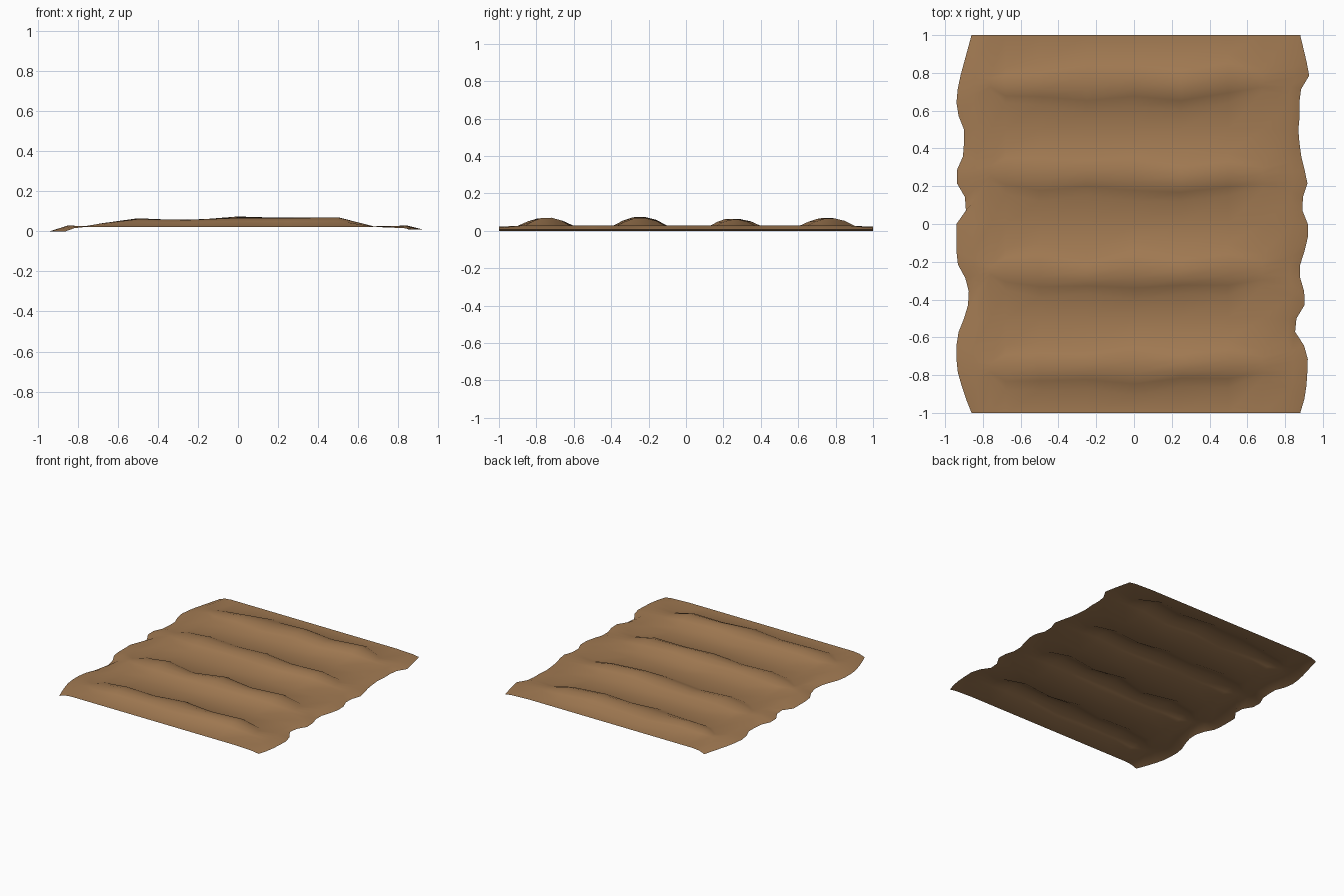
import bpy
import bmesh

cube = bpy.data.objects.get("Cube")
if cube:
    bpy.data.objects.remove(cube, do_unlink=True)

# Soil colour
soil = bpy.data.materials.new("soil brown")
soil.use_nodes = True
colour = (0.36, 0.195, 0.085, 1)
soil.diffuse_color = colour
shader = soil.node_tree.nodes["Principled BSDF"]
shader.inputs["Base Color"].default_value = colour
shader.inputs["Roughness"].default_value = 0.9


def interpolate(points, at):
    """Piecewise linear value along sorted (position, value) pairs."""
    for (a, va), (b, vb) in zip(points, points[1:]):
        if at <= b:
            return va + (vb - va) * (at - a) / (b - a)
    return points[-1][1]


# Ragged side outlines: (y, x) in hundredths, from front to back
left_outline = [(-100, -86), (-90, -90), (-76, -94), (-60, -94), (-50, -90), (-40, -87),
                (-31, -88), (-20, -94), (0, -94), (10, -87), (22, -94), (28, -94),
                (37, -90), (50, -90), (60, -94), (68, -94), (78, -92), (100, -86)]
right_outline = [(-100, 88), (-90, 91), (-75, 92), (-66, 92), (-60, 85), (-50, 86),
                 (-40, 92), (-31, 88), (-20, 88), (-10, 92), (0, 92), (10, 88), (22, 92),
                 (38, 88), (50, 87), (60, 88), (69, 87), (79, 93), (100, 88)]

# Ridges: front foot, back foot and crest height at each inner column
columns = [-76, -68, -50, -25, 0, 25, 50, 68]
ridges = [
    ([-80, -88, -88, -87, -91, -86, -87, -82], [-72, -64, -63, -64, -59, -64, -61, -67],
     [2.6, 4, 6.2, 5.8, 6.8, 6.8, 7, 2.4]),
    ([-28, -35, -39, -37, -40, -37, -38, -33], [-21, -13, -10, -16, -9, -14, -10, -16],
     [2.6, 4, 6.5, 5.4, 7.4, 6.6, 6.8, 2.4]),
    ([23, 16, 12, 15, 12, 12, 15, 18], [33, 40, 41, 39, 41, 36, 38, 33],
     [2.6, 4, 6.3, 5.2, 6.2, 6.4, 6, 2.4]),
    ([71, 64, 63, 59, 62, 60, 64, 70], [79, 83, 85, 91, 90, 87, 91, 82],
     [2.6, 4, 6, 5.4, 6.9, 6.5, 6.6, 2.4]),
]
BASE = 2.2
# Cross-section of a ridge: (fraction from front to back foot, share of the height)
section = [(0, 0), (0.2, 0.62), (0.37, 0.97), (0.58, 1), (0.78, 0.7), (1, 0)]


def inner_column(i):
    """All (y, z) points along one column, furrows and ridges in turn."""
    points = [(-100, BASE)]
    for n, (front, back, crest) in enumerate(ridges):
        for t, share in section:
            points.append((front[i] + (back[i] - front[i]) * t,
                           BASE + (crest[i] - BASE) * share))
        points.append((-50 + 50 * n, BASE + 0.3))
    points[-1] = (100, BASE)
    return points


def side_columns(outline, side, neighbour, edge_z):
    """Raised lip and ragged border beside an end column."""
    lip, border = [], []
    for y, z in neighbour:
        even = -100 + 200 * len(border) / (len(neighbour) - 1)
        x = interpolate(outline, even)
        border.append((x, even, edge_z))
        inner = 0.45 * x + 0.55 * side * 78
        lift = 0.6 if abs(even) < 99 else -0.6
        lip.append((inner, (even + y) / 2, BASE + lift))
    return lip, border


# Field sheet assembled column by column
inner = [inner_column(i) for i in range(len(columns))]
left_lip, left_border = side_columns(left_outline, -1, inner[0], 0)
right_lip, right_border = side_columns(right_outline, 1, inner[-1], 0.8)
grid = [left_border, left_lip]
grid += [[(x, y, z) for y, z in points] for x, points in zip(columns, inner)]
grid += [right_lip, right_border]

bm = bmesh.new()
rows = [[bm.verts.new([c / 100 for c in p]) for p in col] for col in grid]
for a, b in zip(rows, rows[1:]):
    for j in range(len(a) - 1):
        bm.faces.new((a[j], b[j], b[j + 1], a[j + 1]))
mesh = bpy.data.meshes.new("ploughed_field")
bm.to_mesh(mesh)
bm.free()
mesh.materials.append(soil)
mesh.shade_smooth()
field = bpy.data.objects.new("ploughed_field", mesh)
bpy.context.collection.objects.link(field)
